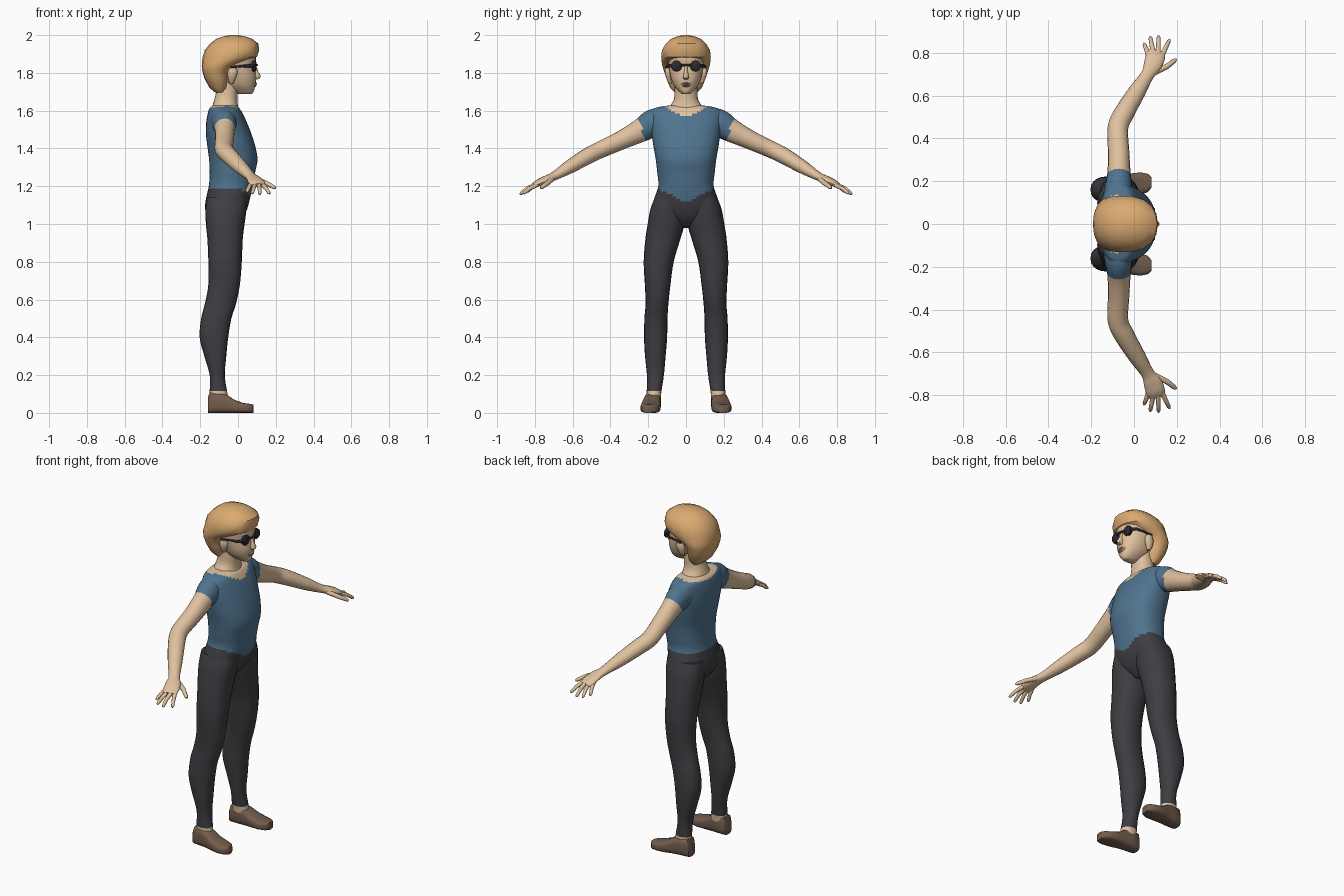
import bpy, bmesh, math
from mathutils import Vector

MATS = {}
for name, col in {"skin": (0.74, 0.53, 0.34), "hair": (0.70, 0.40, 0.165),
                  "shirt_blue": (0.08, 0.175, 0.275), "trouser_grey": (0.05, 0.047, 0.055),
                  "shoe_brown": (0.17, 0.11, 0.075), "glasses_black": (0.022, 0.022, 0.028),
                  "lip_pink": (0.45, 0.24, 0.18)}.items():
    m = bpy.data.materials.new(name)
    m.diffuse_color = (*col, 1)
    MATS[name] = m


def spow(v, e):
    return math.copysign(abs(v) ** (2 / e), v)


def refine(rows, k):
    """Catmull-Rom interpolation between rows of numbers."""
    out = []
    for i in range(len(rows) - 1):
        a, b = rows[max(i - 1, 0)], rows[i]
        c, d = rows[i + 1], rows[min(i + 2, len(rows) - 1)]
        for s in range(k):
            t = s / k
            out.append(tuple(0.5 * (2 * q + (r - p) * t + (2 * p - 5 * q + 4 * r - w) * t * t
                                    + (3 * q - p - 3 * r + w) * t ** 3)
                             for p, q, r, w in zip(a, b, c, d)))
    return out + [tuple(rows[-1])]


def loft(name, rings, mats, rule=None, mirror=False, angle=50):
    """Skin a list of rings; rule(centre) picks the material index of a face."""
    bm = bmesh.new()
    vs = [[bm.verts.new(p) for p in r] for r in rings]
    n = len(vs[0])
    for a, b in zip(vs, vs[1:]):
        for i in range(n):
            bm.faces.new((a[i], a[(i + 1) % n], b[(i + 1) % n], b[i]))
    bm.faces.new(vs[0])
    bm.faces.new(vs[-1])
    bmesh.ops.recalc_face_normals(bm, faces=bm.faces)
    if rule:
        for f in bm.faces:
            f.material_index = rule(f.calc_center_median())
    me = bpy.data.meshes.new(name)
    bm.to_mesh(me)
    bm.free()
    ob = bpy.data.objects.new(name, me)
    bpy.context.collection.objects.link(ob)
    for m in mats:
        me.materials.append(MATS[m])
    if mirror:
        mod = ob.modifiers.new("mirror", "MIRROR")
        mod.use_axis = (False, True, False)
        mod.use_mirror_merge = False
    bpy.ops.object.select_all(action="DESELECT")
    ob.select_set(True)
    bpy.context.view_layer.objects.active = ob
    bpy.ops.object.shade_smooth_by_angle(angle=math.radians(angle))
    return ob


def column(rows, n=24, e=2.2):
    """Horizontal rings from rows (z, x0, x1, y0, y1)."""
    out = []
    for z, x0, x1, y0, y1 in rows:
        out.append([((x0 + x1) / 2 + (x1 - x0) / 2 * spow(math.cos(a), e),
                     (y0 + y1) / 2 + (y1 - y0) / 2 * spow(math.sin(a), e), z)
                    for a in (2 * math.pi * i / n for i in range(n))])
    return out


def sym(rows):
    return [(z, a, b, -h, h) for z, a, b, h in rows]


def tube(rows, n=12):
    """Rings across a path from rows (x, y, z, half width, half height)."""
    out = []
    P = [Vector(r[:3]) for r in rows]
    for i, r in enumerate(rows):
        d = (P[min(i + 1, len(P) - 1)] - P[max(i - 1, 0)]).normalized()
        side = d.cross(Vector((0, 0, 1))).normalized()
        up = side.cross(d)
        out.append([P[i] + side * r[3] * math.cos(a) + up * r[4] * math.sin(a)
                    for a in (2 * math.pi * k / n for k in range(n))])
    return out


# torso: skin neckline, shirt, trouser top below a pointed hem
def torso_rule(c):
    neck = 1.562 + 0.5 * abs(c.y) if c.x > -0.07 else 1.60 + 0.15 * abs(c.y)
    hem = 1.185 - (max(0, 0.07 - 0.5 * abs(c.y)) if c.x > 0 else 0)
    return 0 if c.z > neck else 1 if c.z > hem else 2


loft("torso", column(refine(sym([
    (0.98, -0.11, -0.02, 0.03), (1.02, -0.15, 0.02, 0.09), (1.07, -0.172, 0.045, 0.165),
    (1.12, -0.172, 0.06, 0.172), (1.2, -0.155, 0.078, 0.147), (1.27, -0.15, 0.09, 0.152),
    (1.34, -0.153, 0.103, 0.16), (1.41, -0.162, 0.092, 0.172), (1.48, -0.17, 0.07, 0.182),
    (1.54, -0.168, 0.046, 0.19), (1.585, -0.16, 0.025, 0.19), (1.61, -0.152, 0.01, 0.172),
    (1.622, -0.14, -0.005, 0.13), (1.628, -0.13, -0.01, 0.08)]), 6), 48, 2.3),
    ["skin", "shirt_blue", "trouser_grey"], torso_rule)

# neck
loft("neck", column(refine(sym([
    (1.59, -0.14, 0.01, 0.105), (1.625, -0.135, 0.0, 0.085), (1.66, -0.125, -0.003, 0.064),
    (1.72, -0.112, 0.0, 0.06), (1.78, -0.11, 0.0, 0.06)]), 3)), ["skin"])

# legs with bare ankles
loft("leg", column(refine([
    (1.14, -0.165, 0.045, 0.02, 0.165), (1.08, -0.172, 0.045, 0.008, 0.188),
    (1.0, -0.17, 0.035, 0.008, 0.203), (0.92, -0.162, 0.025, 0.03, 0.215),
    (0.8, -0.157, 0.02, 0.065, 0.224), (0.68, -0.157, 0.01, 0.082, 0.218),
    (0.58, -0.175, -0.01, 0.093, 0.214), (0.5, -0.195, -0.035, 0.098, 0.22),
    (0.4, -0.203, -0.052, 0.1, 0.222), (0.3, -0.178, -0.062, 0.108, 0.217),
    (0.2, -0.15, -0.07, 0.117, 0.207), (0.115, -0.15, -0.058, 0.13, 0.208),
    (0.06, -0.15, -0.05, 0.135, 0.21)], 4), 20),
    ["trouser_grey", "skin"], lambda c: 1 if c.z < 0.115 else 0, True)

# shoes: flat soled, lofted from heel to toe (x, centre y, half width, height)
shoe = [(-0.16, 0.174, 0.032, 0.08), (-0.15, 0.174, 0.04, 0.108), (-0.1, 0.176, 0.043, 0.108),
        (-0.06, 0.18, 0.045, 0.097), (-0.02, 0.185, 0.051, 0.07), (0.03, 0.189, 0.053, 0.052),
        (0.065, 0.192, 0.043, 0.048), (0.082, 0.194, 0.024, 0.044)]
loft("shoe", [[(x, y + w * spow(math.cos(a), 3.5), h / 2 * (1 + spow(math.sin(a), 3.5)))
               for a in (2 * math.pi * (i + 0.5) / 16 for i in range(16))]
              for x, y, w, h in shoe], ["shoe_brown"], None, True)

# arms with short sleeves, running into the palms
loft("arm", tube(refine([
    (-0.075, 0.12, 1.545, 0.07, 0.075), (-0.072, 0.18, 1.53, 0.064, 0.074),
    (-0.07, 0.24, 1.495, 0.054, 0.062), (-0.072, 0.34, 1.445, 0.05, 0.05),
    (-0.075, 0.45, 1.395, 0.048, 0.045), (-0.045, 0.52, 1.36, 0.047, 0.043),
    (0.015, 0.62, 1.30, 0.04, 0.035), (0.062, 0.695, 1.255, 0.031, 0.023),
    (0.086, 0.74, 1.236, 0.042, 0.02), (0.1, 0.78, 1.218, 0.045, 0.018),
    (0.108, 0.806, 1.204, 0.038, 0.011)], 5), 16),
    ["skin", "shirt_blue"],
    lambda c: 1 if (c.y - 0.23) * 0.88 - (c.z - 1.495) * 0.48 < 0 else 0, True)

# fingers and thumb: base, middle, tip
for i, (a, b, c) in enumerate([
        ((0.07, 0.78, 1.215), (0.058, 0.815, 1.195), (0.046, 0.845, 1.168)),
        ((0.09, 0.79, 1.211), (0.083, 0.838, 1.19), (0.075, 0.876, 1.16)),
        ((0.112, 0.795, 1.208), (0.114, 0.842, 1.188), (0.115, 0.88, 1.156)),
        ((0.13, 0.785, 1.208), (0.15, 0.828, 1.188), (0.167, 0.862, 1.16)),
        ((0.095, 0.71, 1.238), (0.152, 0.735, 1.215), (0.198, 0.77, 1.19))]):
    r = 0.013 if i == 4 else 0.0105
    end = tuple(p + (q - p) * 0.8 for p, q in zip(b, c))
    loft("thumb" if i == 4 else f"finger_{i + 1}",
         tube([(*a, r * 1.2, r * 1.1), (*b, r, r), (*end, r * 0.85, r * 0.85),
               (*c, r * 0.4, r * 0.4)], 8), ["skin"], None, True)

# head
loft("head", column(refine(sym([
    (1.687, 0.0, 0.072, 0.02), (1.70, -0.03, 0.083, 0.036), (1.73, -0.07, 0.09, 0.062),
    (1.765, -0.1, 0.096, 0.078), (1.80, -0.12, 0.094, 0.087), (1.84, -0.13, 0.09, 0.092),
    (1.88, -0.13, 0.095, 0.094), (1.93, -0.1, 0.08, 0.08)]), 4), 28), ["skin"])

# nose
loft("nose", column([
    (1.765, 0.075, 0.1, -0.01, 0.01), (1.772, 0.075, 0.117, -0.016, 0.016),
    (1.785, 0.075, 0.12, -0.015, 0.015), (1.81, 0.075, 0.106, -0.009, 0.009),
    (1.845, 0.075, 0.094, -0.007, 0.007)], 10), ["skin"])

# lips
loft("lips", column(sym([
    (1.725, 0.07, 0.092, 0.012), (1.733, 0.066, 0.1, 0.024), (1.738, 0.066, 0.096, 0.029),
    (1.743, 0.066, 0.101, 0.024), (1.75, 0.07, 0.096, 0.01)]), 16), ["lip_pink"])

# ears
loft("ear", column(refine([
    (1.745, -0.045, -0.025, 0.075, 0.09), (1.765, -0.052, -0.015, 0.075, 0.102),
    (1.80, -0.055, -0.002, 0.075, 0.113), (1.825, -0.045, -0.008, 0.08, 0.11)], 2), 12),
    ["skin"], None, True)

# bowl-shaped hair: low at the nape, stepping forward to a fringe
loft("hair", column(sym([
    (1.695, -0.12, -0.07, 0.06), (1.72, -0.15, -0.052, 0.085), (1.77, -0.178, -0.045, 0.105),
    (1.815, -0.19, -0.04, 0.12), (1.84, -0.192, -0.005, 0.128), (1.862, -0.19, 0.05, 0.131),
    (1.885, -0.187, 0.1, 0.133), (1.92, -0.176, 0.112, 0.129), (1.955, -0.148, 0.108, 0.108),
    (1.98, -0.115, 0.075, 0.08), (1.994, -0.075, 0.035, 0.045), (2.0, -0.04, 0.0, 0.015)]), 18, 2.25),
    ["hair"], None, False, 40)

# round dark glasses: lens discs, bridge and temple arms
loft("lens", [[(x, 0.05 + r * math.cos(a), 1.836 + r * math.sin(a))
               for a in (2 * math.pi * k / 12 for k in range(12))]
              for x, r in ((0.074, 0.026), (0.084, 0.029), (0.092, 0.029), (0.097, 0.022))],
     ["glasses_black"], None, True)
loft("bridge", tube([(0.096, -0.03, 1.84, 0.006, 0.006), (0.1, 0, 1.842, 0.006, 0.006),
                     (0.096, 0.03, 1.84, 0.006, 0.006)], 8), ["glasses_black"])
loft("temple_arm", tube([(0.085, 0.072, 1.838, 0.006, 0.01), (0.062, 0.094, 1.838, 0.006, 0.009),
                         (0.02, 0.1, 1.836, 0.005, 0.006), (-0.04, 0.104, 1.83, 0.005, 0.006)], 8),
     ["glasses_black"], None, True)
